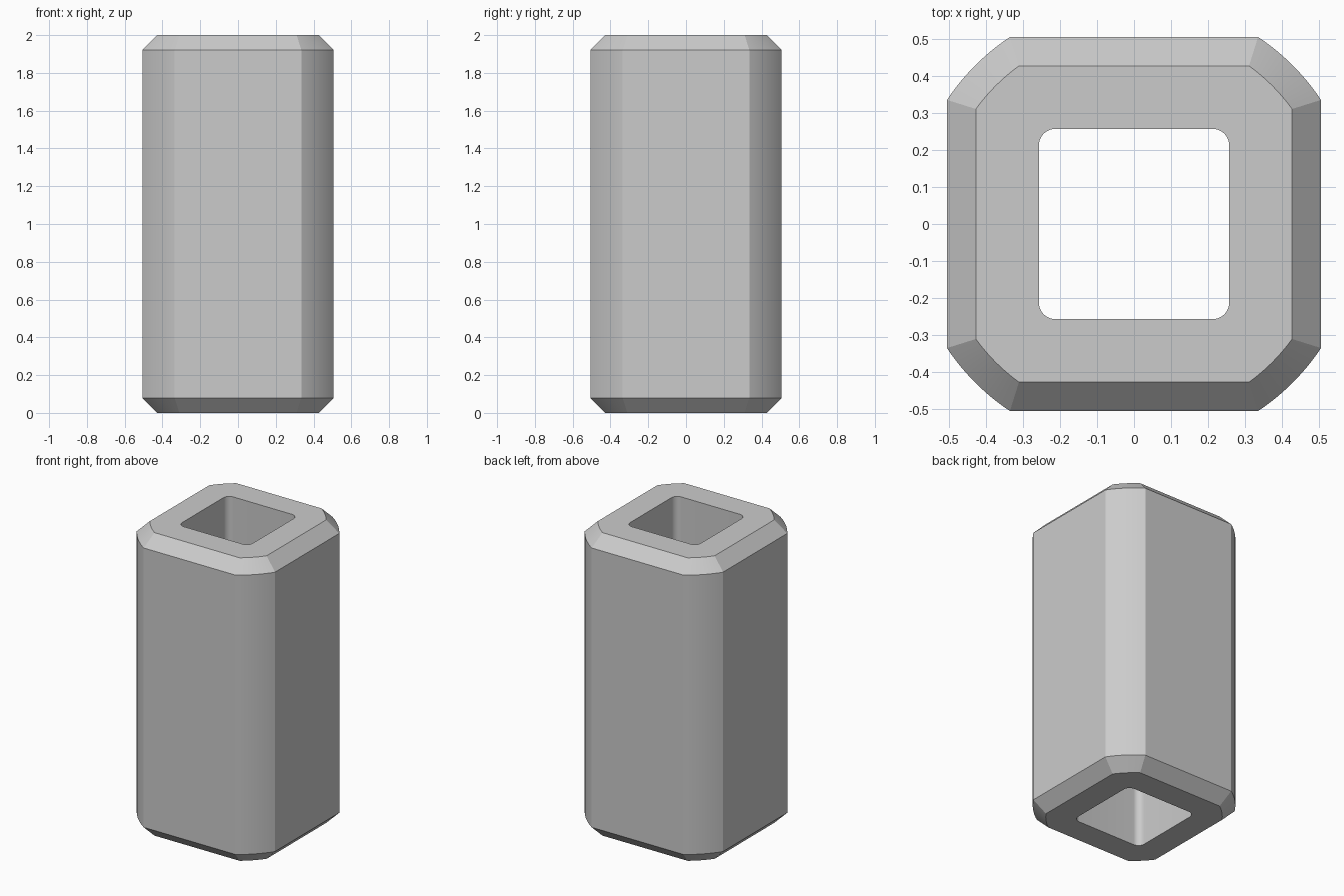
import bpy, bmesh, math

if "Cube" in bpy.data.objects:
    bpy.data.objects.remove(bpy.data.objects["Cube"])

STEPS = 12  # segments per corner arc


def outer_ring(half, radius):
    """Square clipped by a circle: flat sides joined by shallow arcs."""
    a = math.acos(half / radius)
    pts = []
    for q in range(4):
        for i in range(STEPS + 1):
            t = q * math.pi / 2 + a + (math.pi / 2 - 2 * a) * i / STEPS
            pts.append((radius * math.cos(t), radius * math.sin(t)))
    return pts


def hole_ring(half, r):
    """Square with small rounded corners."""
    pts = []
    for q in range(4):
        m = math.pi / 4 + q * math.pi / 2
        cx = math.copysign(half - r, math.cos(m))
        cy = math.copysign(half - r, math.sin(m))
        for i in range(STEPS + 1):
            t = q * math.pi / 2 + math.pi / 2 * i / STEPS
            pts.append((cx + r * math.cos(t), cy + r * math.sin(t)))
    return pts


H, C = 2.0, 0.078
body = outer_ring(0.505, 0.606)
rim = outer_ring(0.505 - C, 0.606 - C)
hole = hole_ring(0.257, 0.045)

# Closed loft: bottom rim, chamfer, wall, chamfer, top rim, square bore
sections = [(rim, 0), (body, C), (body, H - C), (rim, H), (hole, H), (hole, 0)]
bm = bmesh.new()
rings = [[bm.verts.new((x, y, z)) for x, y in pts] for pts, z in sections]
n = len(body)
for k, a in enumerate(rings):
    b = rings[(k + 1) % len(rings)]
    for i in range(n):
        j = (i + 1) % n
        bm.faces.new((a[i], a[j], b[j], b[i]))
bmesh.ops.recalc_face_normals(bm, faces=bm.faces)

mesh = bpy.data.meshes.new("square_sleeve")
bm.to_mesh(mesh)
bm.free()
sleeve = bpy.data.objects.new("square_sleeve", mesh)
bpy.context.collection.objects.link(sleeve)
bpy.context.view_layer.objects.active = sleeve
sleeve.select_set(True)
bpy.ops.object.shade_smooth_by_angle(angle=math.radians(15))
